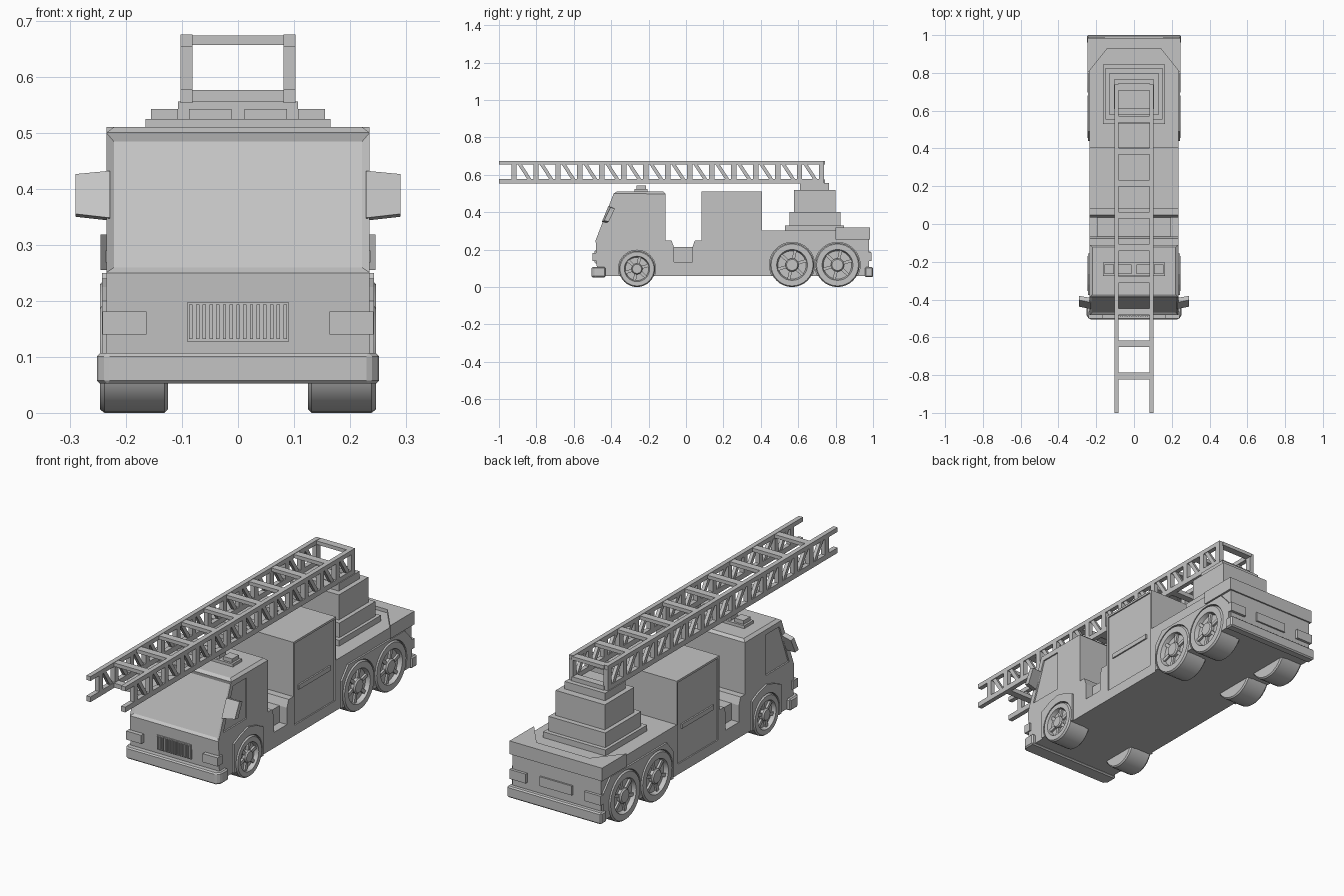
import bpy, bmesh, math
from mathutils import Matrix, Vector

if "Cube" in bpy.data.objects:
    bpy.data.objects.remove(bpy.data.objects["Cube"])

grey = bpy.data.materials.new("plain grey")
grey.diffuse_color = (0.55, 0.55, 0.55, 1)
grey.use_nodes = True
grey.node_tree.nodes["Principled BSDF"].inputs["Base Color"].default_value = grey.diffuse_color
W = 0.235  # half width of the body


def prism(bm, pts, a, b, axis="x"):
    """Extrude a closed outline from a to b; pts are (y,z) for x, (x,y) for z."""
    def place(p, t):
        return (t, p[0], p[1]) if axis == "x" else (p[0], p[1], t)
    lo = [bm.verts.new(place(p, a)) for p in pts]
    hi = [bm.verts.new(place(p, b)) for p in pts]
    n = len(pts)
    faces = [bm.faces.new(lo[::-1]), bm.faces.new(hi)]
    for i in range(n):
        faces.append(bm.faces.new((lo[i], lo[(i + 1) % n], hi[(i + 1) % n], hi[i])))
    bmesh.ops.recalc_face_normals(bm, faces=faces)


def box(bm, x0, x1, y0, y1, z0, z1):
    prism(bm, [(y0, z0), (y1, z0), (y1, z1), (y0, z1)], x0, x1)


def lathe(bm, prof, y, z, n=32):
    """Spin (radius, x) points about a wheel axle at y, z."""
    rings = []
    for r, x in prof:
        rings.append([bm.verts.new((x, y + r * math.cos(2 * math.pi * i / n),
                                    z + r * math.sin(2 * math.pi * i / n))) for i in range(n)])
    faces = [bm.faces.new(rings[0]), bm.faces.new(rings[-1])]
    for p, q in zip(rings, rings[1:]):
        for i in range(n):
            faces.append(bm.faces.new((p[i], p[(i + 1) % n], q[(i + 1) % n], q[i])))
    bmesh.ops.recalc_face_normals(bm, faces=faces)


def finish(name, bm, mirror=False, cutter=None, smooth=False, bevel=0):
    if smooth:
        for f in bm.faces:
            f.smooth = True
        for e in bm.edges:
            e.smooth = e.calc_face_angle(0) < 0.5
    me = bpy.data.meshes.new(name)
    bm.to_mesh(me)
    bm.free()
    me.materials.append(grey)
    ob = bpy.data.objects.new(name, me)
    bpy.context.collection.objects.link(ob)
    if mirror:
        ob.modifiers.new("mirror", "MIRROR")
    if bevel:
        m = ob.modifiers.new("bevel", "BEVEL")
        m.width, m.segments = bevel, 1
    if cutter:
        m = ob.modifiers.new("cut", "BOOLEAN")
        m.object, m.operation, m.solver = cutter, "DIFFERENCE", "EXACT"
    return ob


def boxes(name, dims, **kw):
    bm = bmesh.new()
    for d in dims:
        box(bm, *d)
    return finish(name, bm, **kw)


def shape(name, pts, a, b, axis="x", **kw):
    bm = bmesh.new()
    prism(bm, pts, a, b, axis)
    return finish(name, bm, **kw)


# Cutter for wheel wells, side windows, locker doors and the side step
wheels = [("front", -0.262, 0.097, 0.097), ("middle", 0.567, 0.118, 0.118), ("rear", 0.81, 0.118, 0.118)]
bm = bmesh.new()
for s in (1, -1):
    for _, y, z, r in wheels:
        lathe(bm, [(r + 0.003, s * 0.15), (r + 0.003, s * 0.3)], y, z)
    prism(bm, [(-0.445, 0.28), (-0.27, 0.28), (-0.27, 0.475), (-0.372, 0.475)], s * 0.228, s * 0.3)
    box(bm, *sorted((s * 0.229, s * 0.3)), 0.093, 0.397, 0.11, 0.5)
    box(bm, *sorted((s * 0.195, s * 0.3)), -0.065, 0.035, 0.135, 0.4)
cutter = finish("recess_cutter", bm)
cutter.hide_render = True
cutter.hide_viewport = True

# Cab with chamfered roof edges and a recessed windscreen
bm = bmesh.new()
prism(bm, [(-0.475, 0.06), (-0.11, 0.06), (-0.11, 0.498), (-0.122, 0.51), (-0.372, 0.51),
           (-0.387, 0.5), (-0.483, 0.25)], -W, W)
roof = [e for e in bm.edges if all(v.co.z > 0.505 for v in e.verts)
        and abs(e.verts[0].co.x - e.verts[1].co.x) < 0.01]
bmesh.ops.bevel(bm, geom=roof, offset=0.014, segments=1, affect="EDGES")
bm.normal_update()
screen = max((f for f in bm.faces if f.normal.y < -0.85 and f.calc_center_median().z > 0.3),
             key=lambda f: f.calc_area())
bmesh.ops.inset_region(bm, faces=[screen], thickness=0.019, depth=-0.009)
finish("cab", bm, cutter=cutter)

# Low deck behind the cab, with sloped lips at each end
shape("mid_deck", [(-0.11, 0.06), (0.085, 0.06), (0.085, 0.25), (0.048, 0.25), (0.035, 0.215),
                   (-0.065, 0.215), (-0.078, 0.25), (-0.11, 0.25)], -W, W, cutter=cutter)
# Equipment locker, recessed doors and handles
boxes("locker", [(-W, W, 0.083, 0.405, 0.06, 0.51)], cutter=cutter)
boxes("locker_handles", [(0.22, 0.236, 0.125, 0.365, 0.268, 0.29)], mirror=True)
# Rear deck and raised tail rim
boxes("rear_deck", [(-W, W, 0.405, 0.978, 0.06, 0.302)], cutter=cutter)
shape("tail_rim", [(0.245, 0.80), (0.245, 0.985), (-0.245, 0.985), (-0.245, 0.80),
                   (-0.14, 0.93), (0.14, 0.93)], 0.255, 0.318, "z")

# Wheel arches
shape("front_arches", [(-0.375, 0.06), (-0.155, 0.06), (-0.155, 0.2), (-0.205, 0.225),
                       (-0.265, 0.24), (-0.32, 0.225), (-0.375, 0.2)],
      0.2, 0.243, mirror=True, cutter=cutter)
shape("rear_arches", [(0.44, 0.06), (0.97, 0.06), (0.97, 0.19), (0.915, 0.25), (0.49, 0.25),
                      (0.44, 0.19)], 0.2, 0.243, mirror=True, cutter=cutter)

# Wheels: tyre with dished rim, hub and spokes
for name, y, z, r in wheels:
    bm = bmesh.new()
    lathe(bm, [(r * 0.5, 0.125), (r - 0.006, 0.125), (r, 0.131), (r, 0.238), (r - 0.006, 0.246),
               (r * 0.7, 0.246), (r * 0.64, 0.226), (0.01, 0.226)], y, z)
    lathe(bm, [(r * 0.3, 0.22), (r * 0.3, 0.24), (r * 0.25, 0.246)], y, z)
    for k in range(6):
        start = len(bm.verts)
        box(bm, 0.22, 0.236, r * 0.2, r * 0.68, -0.008, 0.008)
        bm.verts.ensure_lookup_table()
        turn = Matrix.Translation((0, y, z)) @ Matrix.Rotation(k * math.pi / 3 + 0.3, 4, "X")
        bmesh.ops.transform(bm, matrix=turn, verts=bm.verts[start:])
    finish(name + "_wheels", bm, mirror=True, smooth=True)

# Bumpers
shape("front_bumper", [(-0.252, -0.43), (-0.252, -0.485), (-0.235, -0.505), (0.235, -0.505),
                       (0.252, -0.485), (0.252, -0.43)], 0.052, 0.107, "z", bevel=0.006)
boxes("rear_bumper", [(-0.25, 0.25, 0.957, 1.0, 0.053, 0.107)], bevel=0.006)

# Lamps and rear plate
boxes("headlamps", [(0.163, 0.242, -0.5, -0.462, 0.14, 0.181)], mirror=True)
boxes("tail_lamps", [(0.155, 0.242, 0.965, 0.991, 0.14, 0.185)], mirror=True)
boxes("rear_plate", [(-0.085, 0.085, 0.97, 0.986, 0.145, 0.19)])

# Grille: framed panel with upright slats
n = 15
slats = [(-0.084 + i * 0.012 - 0.003, -0.084 + i * 0.012 + 0.003, -0.489, -0.47, 0.132, 0.193)
         for i in range(n)]
boxes("grille", [(-0.091, 0.091, -0.484, -0.47, 0.127, 0.197)] + slats)

# Mirrors, tilted like the windscreen
bm = bmesh.new()
prism(bm, [(-0.45, 0.348), (-0.425, 0.343), (-0.392, 0.425), (-0.415, 0.432)], 0.228, 0.29)
for v in bm.verts:
    if v.co.x > 0.25:
        v.co.z += 0.007 if v.co.z < 0.38 else -0.006
        v.co.y += 0.012
finish("side_mirrors", bm, mirror=True)

# Roof light bar
boxes("light_bar", [(-0.165, 0.165, -0.275, -0.205, 0.505, 0.524)])
boxes("beacons", [(0.107, 0.155, -0.265, -0.215, 0.52, 0.542),
                  (0.012, 0.087, -0.265, -0.215, 0.52, 0.542)], mirror=True)

# Stepped turret under the ladder
boxes("turret", [(-0.165, 0.165, 0.53, 0.845, 0.29, 0.33), (-0.15, 0.15, 0.553, 0.825, 0.33, 0.40),
                 (-0.13, 0.13, 0.578, 0.80, 0.40, 0.52), (-0.107, 0.107, 0.61, 0.765, 0.52, 0.556)])

# Ladder rails, posts and slanted braces, then the rungs
bm = bmesh.new()
x0, x1, step = 0.081, 0.103, 0.1175
box(bm, x0, x1, -1, 0.738, 0.553, 0.578)
box(bm, x0, x1, -1, 0.738, 0.654, 0.675)
for i in range(15):
    y = -0.92 + i * step
    box(bm, x0, x1, y - 0.014, y + 0.014, 0.575, 0.656)
    if i < 14:
        prism(bm, [(y + 0.02, 0.656), (y + 0.042, 0.656), (y + 0.094, 0.576), (y + 0.072, 0.576)],
              x0 + 0.003, x1 - 0.003)
finish("ladder_rails", bm, mirror=True)
boxes("ladder_rungs", [(-0.085, 0.085, -0.822 + i * 0.17, -0.787 + i * 0.17, a, b)
                       for i in range(10) for a, b in ((0.555, 0.576), (0.656, 0.673))])
